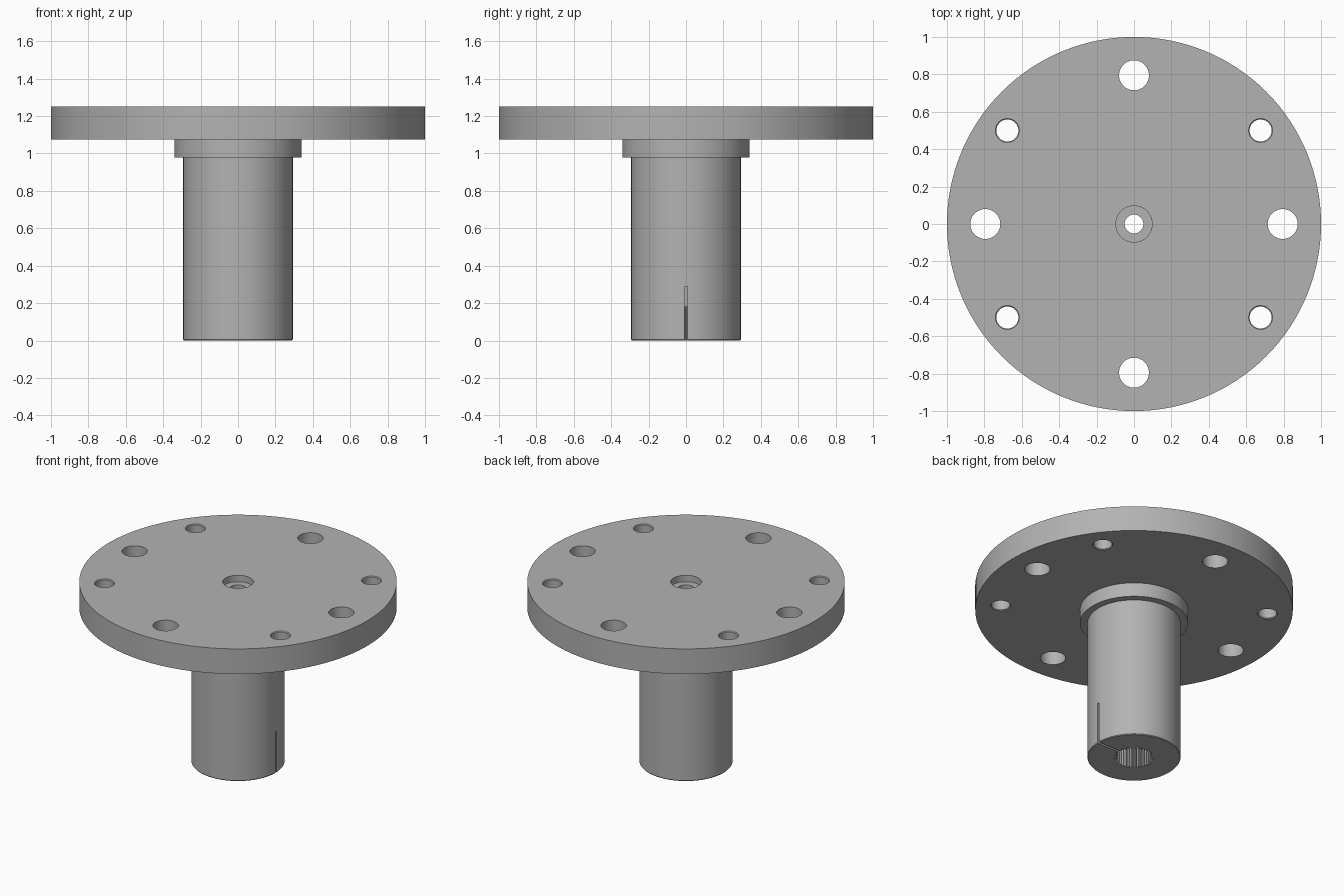
import bpy, bmesh
from math import sin, cos, pi, radians

if "Cube" in bpy.data.objects:
    bpy.data.objects.remove(bpy.data.objects["Cube"], do_unlink=True)

# Machined steel
GREY = (0.45, 0.45, 0.45, 1.0)
steel = bpy.data.materials.new("grey_steel")
steel.use_nodes = True
steel.diffuse_color = GREY
steel.node_tree.nodes["Principled BSDF"].inputs["Base Color"].default_value = GREY


def make_object(name, bm):
    bmesh.ops.recalc_face_normals(bm, faces=bm.faces)
    mesh = bpy.data.meshes.new(name)
    bm.to_mesh(mesh)
    bm.free()
    mesh.materials.append(steel)
    obj = bpy.data.objects.new(name, mesh)
    bpy.context.collection.objects.link(obj)
    return obj


def loft(name, rings):
    """Skin a stack of closed rings and cap both ends."""
    bm = bmesh.new()
    loops = [[bm.verts.new(p) for p in ring] for ring in rings]
    n = len(loops[0])
    for low, high in zip(loops, loops[1:]):
        for i in range(n):
            j = (i + 1) % n
            bm.faces.new((low[i], low[j], high[j], high[i]))
    bm.faces.new(loops[0])
    bm.faces.new(loops[-1])
    return make_object(name, bm)


def ring(radius, z, sides, x=0, y=0):
    turn = 2 * pi / sides
    return [(x + radius * cos(i * turn), y + radius * sin(i * turn), z)
            for i in range(sides)]


def lathe(name, profile, sides=128, x=0, y=0):
    return loft(name, [ring(r, z, sides, x, y) for r, z in profile])


def cut(target, cutter):
    """Subtract the cutter, bake the result, drop the cutter."""
    cutter.hide_render = True
    mod = target.modifiers.new("cut", 'BOOLEAN')
    mod.operation = 'DIFFERENCE'
    mod.solver = 'EXACT'
    mod.object = cutter
    graph = bpy.context.evaluated_depsgraph_get()
    baked = bpy.data.meshes.new_from_object(target.evaluated_get(graph))
    target.modifiers.clear()
    target.data = baked
    bpy.data.objects.remove(cutter, do_unlink=True)


# Shaft, collar and flange turned as one body
BOTTOM, TOP = 1.075, 1.25
hub = lathe("flanged_hub", [
    (0.289, 0), (0.293, 0.005), (0.293, 0.978), (0.34, 0.978),
    (0.34, BOTTOM), (1.0, BOTTOM), (1.0, TOP)])

# Centre bore with its counterbore
cut(hub, lathe("bore_cutter", [
    (0.05, -0.1), (0.05, 1.205), (0.097, 1.205), (0.097, 1.4)], 64))

# Splined socket in the lower end
TEETH = 36
radii = (0.128, 0.128, 0.112, 0.112)


def spline_ring(z):
    count = TEETH * len(radii)
    pts = []
    for i in range(count):
        a = 2 * pi * (i - 0.5) / count
        r = radii[i % len(radii)]
        pts.append((r * cos(a), r * sin(a), z))
    return pts


cut(hub, loft("spline_cutter", [spline_ring(-0.1), spline_ring(0.18)]))

# Clamping slot on the left side of the shaft
W = 0.007


def slot_ring(z):
    return [(0, -W, z), (0.4, -W, z), (0.4, W, z), (0, W, z)]


cut(hub, loft("slot_cutter", [slot_ring(-0.1), slot_ring(0.288)]))

# Four plain bolt holes on the axes
for k in range(4):
    a = radians(90 * k)
    cut(hub, lathe("bolt_hole_cutter", [(0.08, 1.0), (0.08, 1.4)], 48,
                   0.795 * cos(a), 0.795 * sin(a)))

# Four smaller holes, chamfered at both faces
for sx in (-1, 1):
    for sy in (-1, 1):
        cut(hub, lathe("small_hole_cutter", [
            (0.064, 1.0), (0.064, BOTTOM), (0.059, BOTTOM + 0.005),
            (0.059, TOP - 0.005), (0.064, TOP), (0.064, 1.4)], 48,
            0.677 * sx, 0.5 * sy))

# Smooth round walls, crisp machined edges
bpy.ops.object.select_all(action='DESELECT')
hub.select_set(True)
bpy.context.view_layer.objects.active = hub
bpy.ops.object.shade_smooth_by_angle(angle=radians(25))
